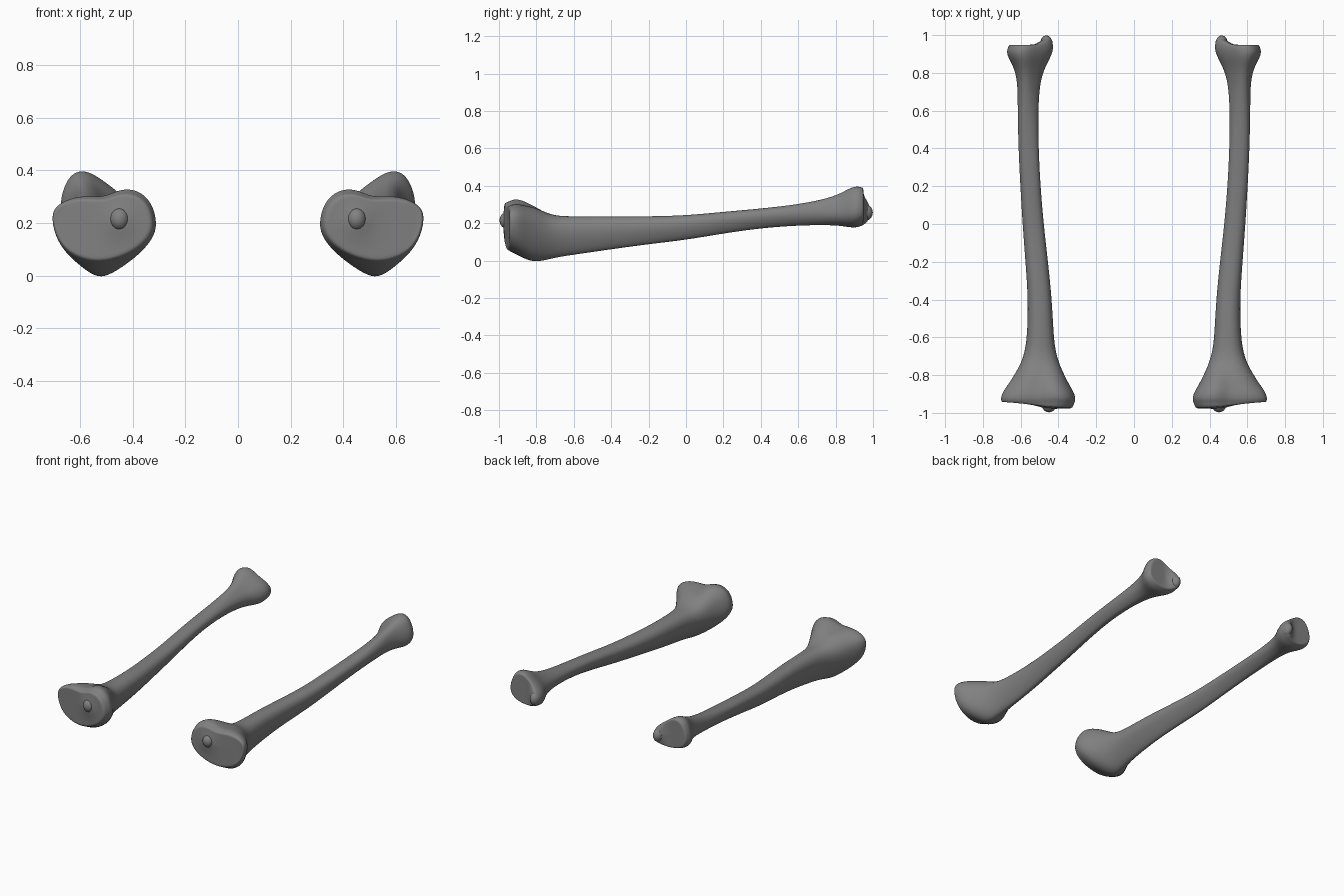
import bpy, bmesh
from math import exp
from mathutils import Vector, Matrix

if "Cube" in bpy.data.objects:
    bpy.data.objects.remove(bpy.data.objects["Cube"])

# Cross-sections in a unit box (u across, v up), counter-clockwise from the outer side
HEAD = [(1, .66), (.95, .79), (.79, .89), (.63, .90), (.49, .89), (.38, .97), (.23, 1), (.07, .88),
        (0, .60), (.02, .39), (.14, .2), (.33, .06), (.55, 0), (.72, .06), (.87, .18), (.97, .40)]
SHAFT = [(1, .62), (.97, .80), (.86, .93), (.68, 1), (.48, 1), (.3, .98), (.14, .92), (.03, .8),
         (0, .63), (.07, .45), (.21, .28), (.38, .12), (.58, 0), (.74, .08), (.86, .24), (.95, .42)]
ANKLE = [(1, .4), (.97, .64), (.88, .87), (.76, .99), (.61, 1), (.47, .93), (.29, .78), (.09, .61),
         (0, .4), (.03, .2), (.14, .08), (.3, .01), (.5, 0), (.68, .03), (.84, .1), (.96, .23)]

# Stations along the bone: y, x min, x max, z min, z max
STATIONS = [
    (-.945, .315, .70, .05, .318), (-.925, .308, .708, .04, .33), (-.89, .318, .697, .022, .33),
    (-.85, .342, .667, .0, .316), (-.80, .367, .635, -.012, .293), (-.74, .395, .60, .0, .25),
    (-.68, .413, .58, .015, .236), (-.6, .425, .566, .027, .235), (-.4, .434, .56, .057, .235),
    (-.2, .455, .575, .085, .235), (0, .478, .59, .108, .24), (.2, .495, .602, .143, .26),
    (.4, .505, .612, .172, .277), (.6, .507, .616, .187, .30), (.74, .498, .616, .19, .328),
    (.82, .475, .632, .188, .355), (.87, .447, .66, .18, .385), (.91, .430, .677, .177, .398),
    (.94, .426, .665, .188, .392)]


def mix(a, b, t):
    t = min(max(t, 0), 1)
    return [(p[0] + (q[0] - p[0]) * t, p[1] + (q[1] - p[1]) * t) for p, q in zip(a, b)]


def section(y, x0, x1, z0, z1):
    if y < 0:
        prof = mix(HEAD, SHAFT, (y + .88) / .14)
    else:
        prof = mix(SHAFT, ANKLE, (y - .5) / .35)
    grow = 1.02  # makes up for subdivision shrinkage
    return [Vector(((x0 + x1) / 2 + (u - .5) * (x1 - x0) * grow, y,
                    (z0 + z1) / 2 + (v - .5) * (z1 - z0) * grow)) for u, v in prof]


def bump(x, z, cx, cz, wx, wz):
    return exp(-((x - cx) / wx) ** 2 - ((z - cz) / wz) ** 2)


def knee_y(x, z):
    # Inner half stands further forward, with a soft ridge in the middle
    return -.957 + .10 * (x - .53) - .016 * bump(x, z, .45, .21, .06, .07)


def ankle_y(x, z):
    # Nearly flat end face with the inner ankle projecting
    return .948 + .045 * bump(x, z, .46, .262, .04, .075)


def cap(ring, s, height):
    c = sum(ring, Vector()) / len(ring)
    out = []
    for p in ring:
        x, z = c.x + (p.x - c.x) * s, c.z + (p.z - c.z) * s
        out.append(Vector((x, height(x, z), z)))
    return out


grey = bpy.data.materials.new("dark_bone_grey")
grey.diffuse_color = (.22, .22, .22, 1)
grey.use_nodes = True
grey.node_tree.nodes["Principled BSDF"].inputs["Base Color"].default_value = grey.diffuse_color


def finish(name, bm, levels):
    bmesh.ops.recalc_face_normals(bm, faces=bm.faces)
    for f in bm.faces:
        f.smooth = True
    me = bpy.data.meshes.new(name)
    bm.to_mesh(me)
    bm.free()
    me.materials.append(grey)
    ob = bpy.data.objects.new(name, me)
    bpy.context.collection.objects.link(ob)
    if levels:
        sub = ob.modifiers.new("smooth", 'SUBSURF')
        sub.levels = sub.render_levels = levels
    ob.modifiers.new("other_side", 'MIRROR')
    return ob


def knob(name, centre, radii):
    bm = bmesh.new()
    bmesh.ops.create_uvsphere(bm, u_segments=16, v_segments=10, radius=1,
                              matrix=Matrix.Translation(centre) @ Matrix.Diagonal((*radii, 1)))
    return finish(name, bm, 0)


# Main bone: knee plateau, shaft and ankle end lofted as one skin
rings = [section(*s) for s in STATIONS]
knee, ankle = rings[0], rings[-1]
steps = (.95, .82, .65, .45, .25, .1)
rings = ([cap(knee, s, knee_y) for s in reversed(steps)] + rings +
         [cap(ankle, s, ankle_y) for s in steps])
bm = bmesh.new()
rows = [[bm.verts.new(p) for p in r] for r in rings]
n = len(HEAD)
for a, b in zip(rows, rows[1:]):
    for i in range(n):
        j = (i + 1) % n
        bm.faces.new((a[i], a[j], b[j], b[i]))
bm.faces.new(rows[0])
bm.faces.new(rows[-1])
finish("shin_bone", bm, 2)

# Mostly buried tips of the inner ankle and of the knee ridge
knob("ankle_tip", (.464, .95, .258), (.034, .049, .048))
knob("knee_ridge_tip", (.45, -.963, .215), (.036, .034, .042))
